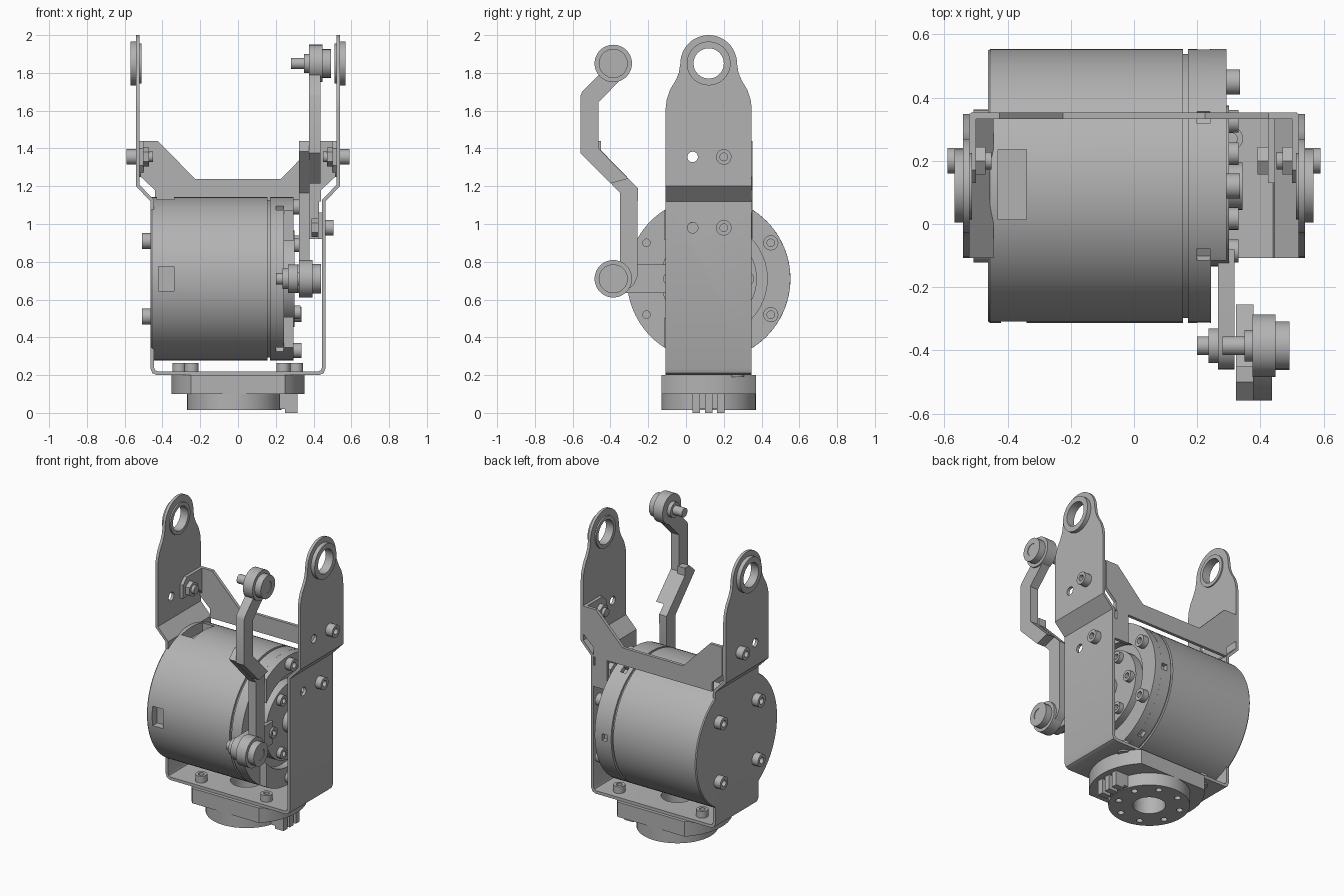
import bpy, bmesh, math
from mathutils import Vector, Matrix

cube = bpy.data.objects.get("Cube")
if cube:
    bpy.data.objects.remove(cube)

metal = bpy.data.materials.new("plain_grey")
metal.use_nodes = True
metal.diffuse_color = (0.45, 0.45, 0.45, 1)
metal.node_tree.nodes["Principled BSDF"].inputs["Base Color"].default_value = (0.45, 0.45, 0.45, 1)

CY, CZ = 0.12, 0.71      # motor axis
R = 0.433                # motor radius
JY = -0.385              # link joint line


def finish(name, bm):
    bmesh.ops.remove_doubles(bm, verts=bm.verts, dist=1e-5)
    bmesh.ops.recalc_face_normals(bm, faces=bm.faces)
    me = bpy.data.meshes.new(name)
    bm.to_mesh(me)
    bm.free()
    me.materials.append(metal)
    ob = bpy.data.objects.new(name, me)
    bpy.context.collection.objects.link(ob)
    return ob


def prism(name, pts, axis, a, b):
    """Extrude an outline along an axis from a to b."""
    place = {"x": lambda u, v: (a, u, v), "y": lambda u, v: (u, a, v), "z": lambda u, v: (u, v, a)}[axis]
    bm = bmesh.new()
    face = bm.faces.new([bm.verts.new(place(u, v)) for u, v in pts])
    geom = bmesh.ops.extrude_face_region(bm, geom=[face])["geom"]
    step = Vector([(b - a) * (axis == k) for k in "xyz"])
    bmesh.ops.translate(bm, verts=[g for g in geom if isinstance(g, bmesh.types.BMVert)], vec=step)
    return finish(name, bm)


def box(name, x0, x1, y0, y1, z0, z1):
    return prism(name, [(x0, y0), (x1, y0), (x1, y1), (x0, y1)], "z", z0, z1)


def lathe(name, prof, u, v, axis="x", seg=48, ring=False):
    """Spin (along, radius) points about an axis through u, v."""
    bm = bmesh.new()
    spot = (lambda a, r: (a, 0, r)) if axis == "x" else (lambda a, r: (r, 0, a))
    vs = [bm.verts.new(spot(a, r)) for a, r in prof]
    es = [bm.edges.new(p) for p in zip(vs, vs[1:] + vs[:1] if ring else vs[1:])]
    ax = (1, 0, 0) if axis == "x" else (0, 0, 1)
    bmesh.ops.spin(bm, geom=vs + es, cent=(0, 0, 0), axis=ax, angle=math.tau, steps=seg)
    bmesh.ops.translate(bm, verts=bm.verts, vec=(0, u, v) if axis == "x" else (u, v, 0))
    return finish(name, bm)


def disc(name, a, b, r, u, v, axis="x", seg=48):
    return lathe(name, [(a, 0), (a, r), (b, r), (b, 0)], u, v, axis, seg)


def tube(name, a, b, r0, r1, u, v, axis="x"):
    return lathe(name, [(a, r0), (a, r1), (b, r1), (b, r0)], u, v, axis, ring=True)


def bolt(name, a, b, r, u, v, axis="x"):
    """Cap screw whose socket opens at end b."""
    d = b - (b - a) * 0.6
    return lathe(name, [(a, 0), (a, r), (b, r), (b, r * .5), (d, r * .5), (d, 0)], u, v, axis, 20)


def boolean(ob, cutter, op="DIFFERENCE"):
    mod = ob.modifiers.new("cut", "BOOLEAN")
    mod.operation, mod.object, mod.solver = op, cutter, "EXACT"
    bpy.context.view_layer.objects.active = ob
    bpy.ops.object.modifier_apply(modifier=mod.name)
    bpy.data.objects.remove(cutter)


def around(count, r, start=0.0):
    for i in range(count):
        t = math.radians(start + 360 * i / count)
        yield r * math.cos(t), r * math.sin(t)


# U-shaped bracket: bent strip trimmed to the ear outline
outer = [(.43, .2), (.453, .21), (.463, .235), (.463, 1.12), (.54, 1.2), (.54, 2.1)]
inner = [(.521, 2.1), (.521, 1.207), (.444, 1.127), (.444, .24), (.439, .226), (.425, .22)]
half = outer + inner
bracket = prism("bracket", half + [(-x, z) for x, z in reversed(half)], "y", -.3, .5)
side = [(.228, .1), (.228, 1.61), (.222, 1.66), (.205, 1.71), (.175, 1.76), (.158, 1.8)]
arc = [(.15 * math.cos(t), 1.85 + .15 * math.sin(t)) for t in (math.pi * i / 24 for i in range(25))]
ear = side + arc + [(-y, z) for y, z in reversed(side)]
boolean(bracket, prism("ear_cutter", [(CY + y, z) for y, z in ear], "x", -.8, .8), "INTERSECT")
boolean(bracket, disc("bearing_cutter", -.8, .8, .1, CY, 1.85))
boolean(bracket, disc("hole_cutter", -.8, .8, .028, .035, 1.355, seg=24))
boolean(bracket, disc("hole_cutter", .4, .6, .028, .035, .98, seg=24))
boolean(bracket, disc("floor_cutter", .1, .3, .1, -.02, CY, "z"))

# Ear bearings and side screws
for s, tag in ((1, "left"), (-1, "right")):
    tube(tag + "_bearing", s * .512, s * .55, .08, .105, CY, 1.85)
    tube(tag + "_bearing_flange", s * .541, s * .568, .08, .116, CY, 1.85)
    bolt(tag + "_ear_screw", s * .535, s * .59, .041, .2, 1.355)
    disc(tag + "_ear_nut", s * .47, s * .505, .05, .2, 1.355, seg=6)
    disc(tag + "_ear_screw_end", s * .45, s * .54, .028, .2, 1.355, seg=20)
    # Brace tabs lying against the ears
    prism(tag + "_brace_tab", [(.35, 1.25), (.35, 1.44), (.17, 1.44), (.13, 1.4), (.13, 1.31), (.3, 1.31)],
          "x", s * .5, s * .521)
bolt("lower_side_screw", .45, .505, .041, .2, .98)
disc("lower_side_nut", .39, .43, .05, .2, .98, seg=6)
prism("lower_brace_tab", [(.35, .92), (.35, 1.06), (.13, 1.06), (.13, .92)], "x", .424, .444)

# Rear cross brace
right = [(.44, 1.12), (.44, 1.18), (.515, 1.25), (.515, 1.44), (.425, 1.44), (.225, 1.237)]
prism("rear_brace", right + [(-x, z) for x, z in reversed(right)], "y", .332, .353)
box("rear_brace_leg", .34, .43, .332, .353, .92, 1.13)

# Motor drum
drum = lathe("motor_drum", [(-.462, 0), (-.462, .428), (-.455, R), (.155, R), (.155, .418), (.17, .418),
                            (.17, R), (.243, R), (.243, 0)], CY, CZ, seg=96)
boolean(drum, box("front_slot_cutter", -.42, -.34, -.5, -.26, .645, .775))
boolean(drum, box("top_slot_cutter", -.43, -.34, .015, .235, 1.07, 1.3))
for i, (dy, dz) in enumerate(around(6, R, 0)):
    notch = box("notch_cutter", .2, .24, -.022, .022, -.03, .03)
    notch.data.transform(Matrix.Translation((0, CY + dy, CZ + dz)) @
                         Matrix.Rotation(math.radians(60 * i + 90), 4, "X"))
    boolean(drum, notch)
for dy, dz in list(around(6, .38, 30))[2:4]:
    boolean(drum, disc("face_hole_cutter", .21, .3, .02, CY + dy, CZ + dz, seg=20))
for dy in (-.2, .2):
    for dz in (-.2, .2):
        bolt("motor_end_screw", -.46, -.508, .042, CY + dy, CZ + dz)

# Raised flange, open toward the lever
flange = tube("motor_flange", .24, .293, .31, R, CY, CZ)
boolean(flange, box("flange_cutter", .1, .5, -.6, -.115, 0, 1.5))
for dy, dz in around(6, .38, 30):
    if dy > -.1:
        bolt("flange_screw", .285, .335, .04, CY + dy, CZ + dz)

# Output horn with lever
disc("output_horn", .24, .3, .255, CY, CZ)
tube("horn_hub", .29, .343, .03, .075, CY, CZ)
for dy, dz in around(6, .205):
    bolt("horn_screw", .29, .33, .036, CY + dy, CZ + dz)
lever = [(JY + .075 * math.sin(t), CZ + .075 * math.cos(t)) for t in (-math.pi * i / 16 for i in range(17))]
prism("horn_lever", lever + [(-.08, CZ - .075), (-.08, CZ + .075)], "x", .265, .318)

# Offset link: lower layer, upper layer and round ends
prism("link_lower_bar", [(-.31, .65), (-.275, .68), (-.258, .72), (-.255, 1.19), (-.45, 1.39), (-.45, 1.44),
                         (-.5, 1.44), (-.558, 1.385), (-.35, 1.165), (-.35, .71)], "x", .323, .378)
prism("link_upper_bar", [(-.4, 1.215), (-.305, 1.24), (-.463, 1.4), (-.463, 1.645), (-.345, 1.765),
                         (-.385, 1.85), (-.46, 1.79), (-.55, 1.7), (-.558, 1.68), (-.558, 1.375)], "x", .376, .437)
for tag, x, z in (("lower", .323, CZ), ("upper", .375, 1.85)):
    disc(tag + "_link_eye", x, x + .072, .099, JY, z)
    bolt(tag + "_joint_head", x + .07, x + .117, .077, JY, z).data.update()
    disc(tag + "_joint_face", x + .08, x + .113, .05, JY, z)
disc("upper_joint_collar", .35, .377, .05, JY, 1.85, seg=32)
disc("upper_joint_pin", .28, .36, .03, JY, 1.85, seg=24)
disc("lower_joint_collar", .235, .267, .055, JY, CZ, seg=32)
disc("lower_joint_pin", .2, .24, .03, JY, CZ, seg=24)

# Base: winged plate over a drilled round hub
wing = math.asin(.25 / .353)
ends = [(.353 * math.cos(t), .353 * math.sin(t)) for t in (wing * (i / 8 - 1) for i in range(17))]
plate = prism("base_plate", [(x, CY + y) for x, y in ends + [(-x, -y) for x, y in ends]], "z", .1, .2)
boolean(plate, disc("base_cutter", 0, .3, .1, -.02, CY, "z"))
hub = tube("base_hub", .015, .199, .1, .25, -.02, CY, "z")
for dx, dy in around(8, .195, 22.5):
    boolean(hub, disc("hub_hole_cutter", 0, .06, .02, -.02 + dx, CY + dy, "z", 16))
for x, y in ((-.245, -.04), (.24, -.04), (-.31, .27), (.308, .27)):
    bolt("base_screw", .19, .265, .037, x, y, "z")

# Connector prongs under the plate
box("connector_body", .22, .27, .035, .205, .02, .11)
for y in (.035, .1, .165):
    box("connector_prong", .25, .315, y, y + .04, 0, .11)

# Smooth the round parts and keep the edges sharp
bpy.ops.object.select_all(action="DESELECT")
for ob in bpy.context.scene.objects:
    if ob.type == "MESH" and metal.name in ob.data.materials:
        ob.select_set(True)
        bpy.context.view_layer.objects.active = ob
bpy.ops.object.shade_smooth_by_angle(angle=math.radians(30))
